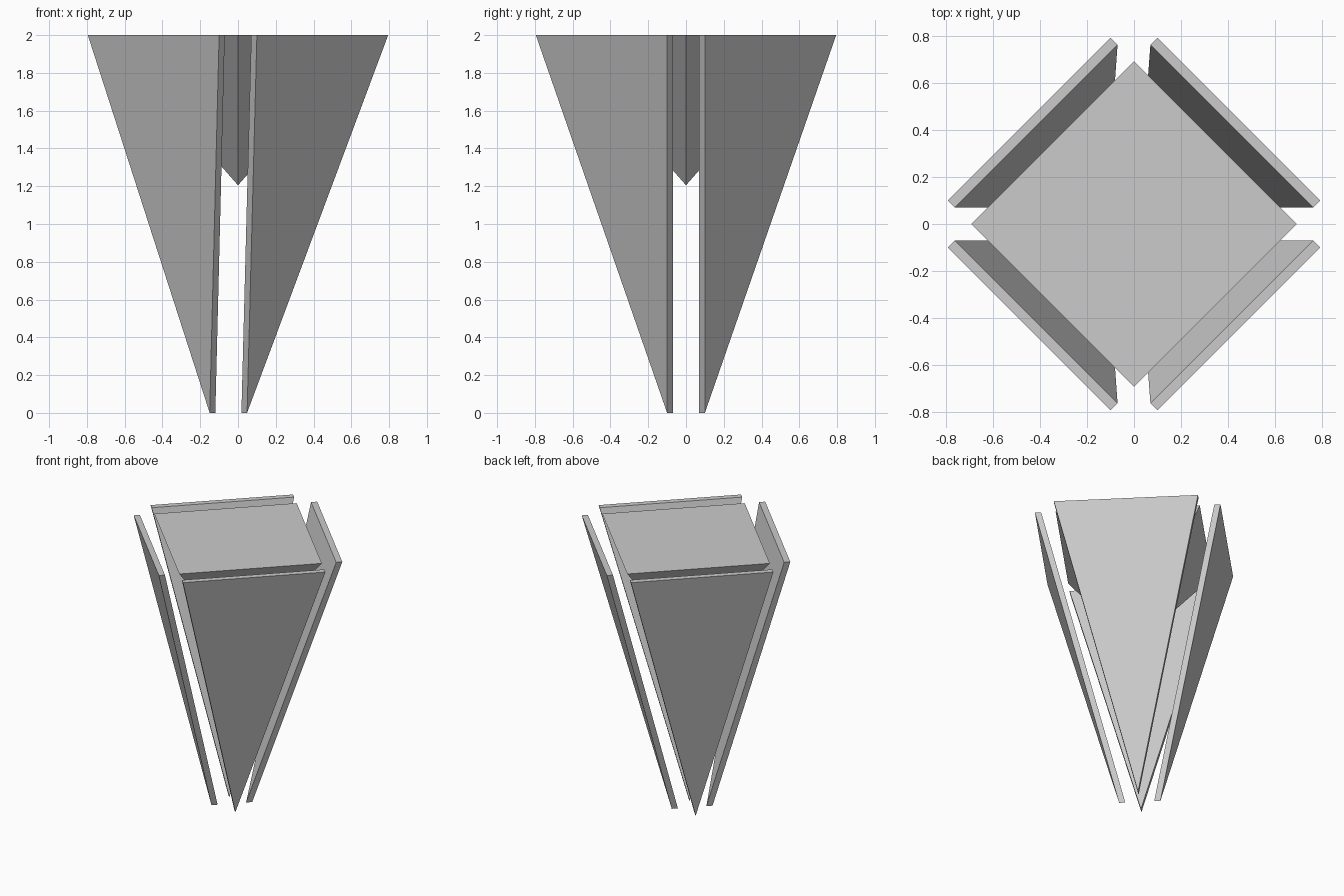
import bpy, bmesh
from mathutils import Vector

if "Cube" in bpy.data.objects:
    bpy.data.objects.remove(bpy.data.objects["Cube"])


def finish(name, bm):
    bmesh.ops.recalc_face_normals(bm, faces=bm.faces[:])
    mesh = bpy.data.meshes.new(name)
    bm.to_mesh(mesh)
    bm.free()
    ob = bpy.data.objects.new(name, mesh)
    bpy.context.collection.objects.link(ob)
    return ob


def panel(name, sx, sy, tip_x):
    # triangular slab pushed inwards toward the centre
    bm = bmesh.new()
    pts = [(sx * 0.795, sy * 0.1, 2), (sx * 0.1, sy * 0.795, 2), (tip_x, sy * 0.1, 0)]
    face = bm.faces.new([bm.verts.new(p) for p in pts])
    ext = bmesh.ops.extrude_face_region(bm, geom=[face], use_keep_orig=True)
    moved = [g for g in ext["geom"] if isinstance(g, bmesh.types.BMVert)]
    bmesh.ops.translate(bm, verts=moved, vec=Vector((-sx * 0.03, -sy * 0.03, 0)))
    return finish(name, bm)


# four outer panels, tips slightly off centre in x
for side, sx, tip_x in (("left", -1, -0.15), ("right", 1, 0.048)):
    for end, sy in (("front", -1), ("back", 1)):
        panel(f"{end}_{side}_panel", sx, sy, tip_x)

# inverted pyramid core with a diamond top
bm = bmesh.new()
bmesh.ops.create_cone(bm, cap_ends=True, segments=4, radius1=0, radius2=0.695, depth=0.795)
bmesh.ops.remove_doubles(bm, verts=bm.verts[:], dist=1e-5)
bmesh.ops.translate(bm, verts=bm.verts[:], vec=Vector((0, 0, 2 - 0.795 / 2)))
finish("core_pyramid", bm)
